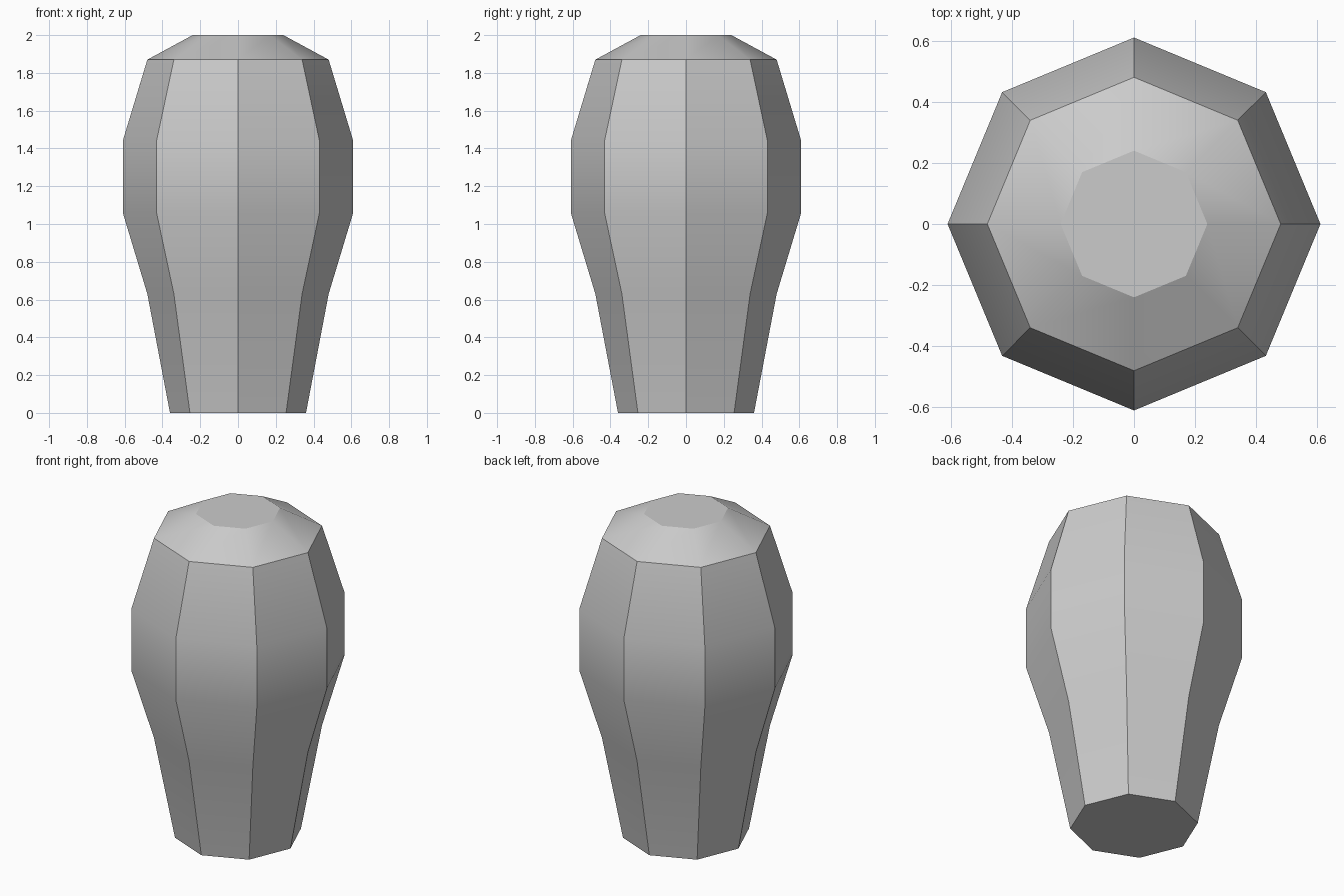
import bpy, bmesh, math

cube = bpy.data.objects.get("Cube")
if cube:
    bpy.data.objects.remove(cube, do_unlink=True)

SIDES = 8
# (radius, height) from the foot to the flat top
PROFILE = [(0.36, 0), (0.48, 0.63), (0.61, 1.06), (0.61, 1.44), (0.48, 1.87), (0.24, 2.0)]


def make_material(name, colour):
    mat = bpy.data.materials.new(name)
    mat.use_nodes = True
    mat.diffuse_color = colour
    mat.node_tree.nodes["Principled BSDF"].inputs["Base Color"].default_value = colour
    return mat


# Faceted body: one ring of points per profile step
bm = bmesh.new()
rings = []
for radius, z in PROFILE:
    angles = [math.tau * i / SIDES for i in range(SIDES)]
    rings.append([bm.verts.new((radius * math.cos(a), radius * math.sin(a), z)) for a in angles])

# Side walls and sloping shoulder
for low, high in zip(rings, rings[1:]):
    for i in range(SIDES):
        j = (i + 1) % SIDES
        bm.faces.new((low[i], low[j], high[j], high[i]))

# Flat foot and flat top
bm.faces.new(rings[0][::-1])
bm.faces.new(rings[-1])

mesh = bpy.data.meshes.new("vase_body")
bm.to_mesh(mesh)
bm.free()
mesh.materials.append(make_material("light grey", (0.6, 0.6, 0.6, 1)))

body = bpy.data.objects.new("vase_body", mesh)
bpy.context.collection.objects.link(body)

# Smooth along each panel, sharp between panels and around the rims
bpy.ops.object.select_all(action="DESELECT")
body.select_set(True)
bpy.context.view_layer.objects.active = body
bpy.ops.object.shade_smooth_by_angle(angle=math.radians(28))
